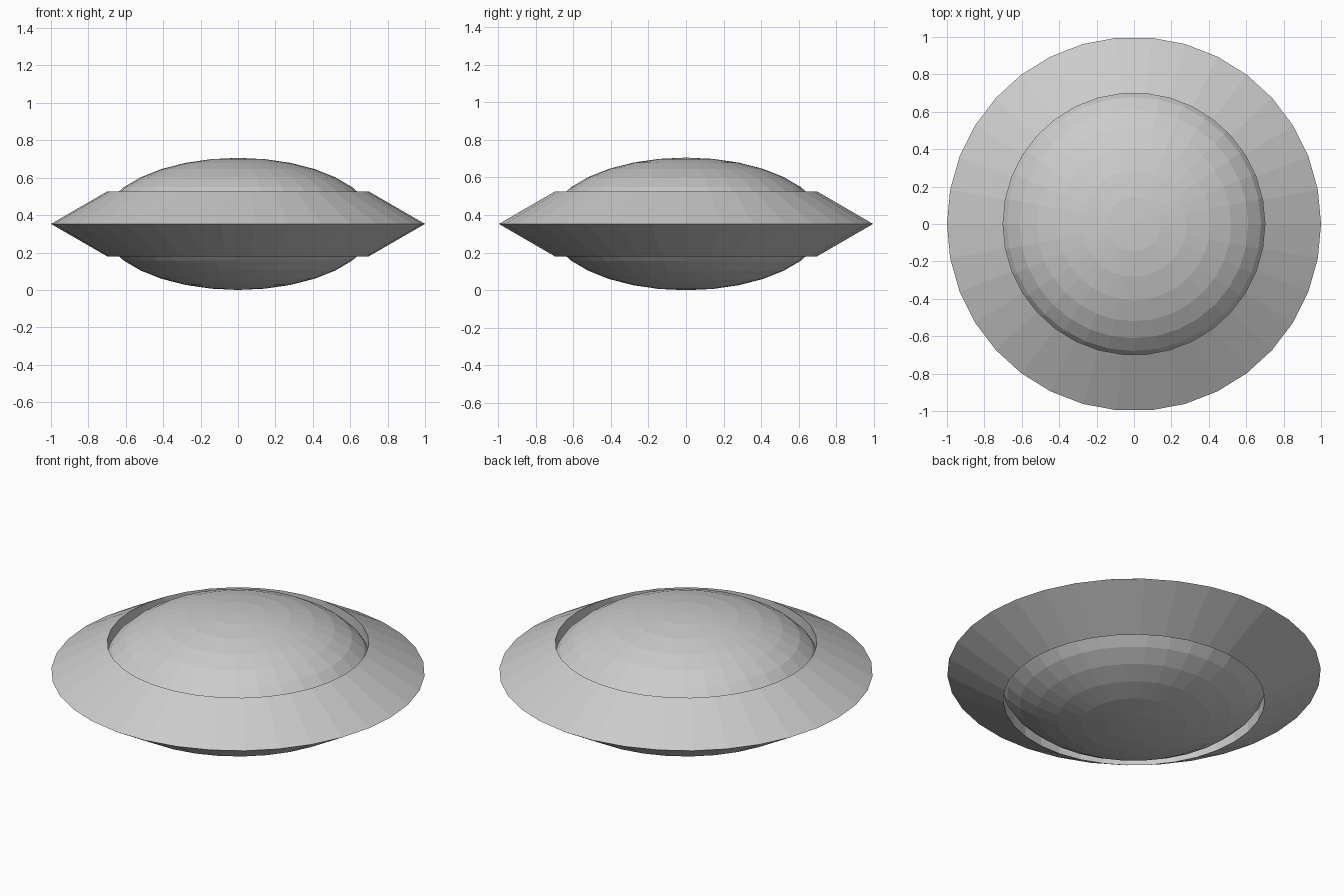
import bpy

if "Cube" in bpy.data.objects:
    bpy.data.objects.remove(bpy.data.objects["Cube"])

MID = 0.353  # height of the saucer's symmetry plane

# Rim: ring with a triangular section, sharp edge outwards
bpy.ops.mesh.primitive_torus_add(
    major_radius=0.8, minor_radius=0.2,
    major_segments=34, minor_segments=3, location=(0, 0, MID))
rim = bpy.context.object
rim.name = "saucer_rim"

# Hull: flattened sphere filling the ring
bpy.ops.mesh.primitive_uv_sphere_add(
    segments=32, ring_count=16, radius=1, location=(0, 0, MID))
hull = bpy.context.object
hull.name = "saucer_hull"
hull.scale = (0.735, 0.735, MID)
bpy.ops.object.transform_apply(location=False, rotation=False, scale=True)

# Flat facets on both parts
for part in (rim, hull):
    for face in part.data.polygons:
        face.use_smooth = False
